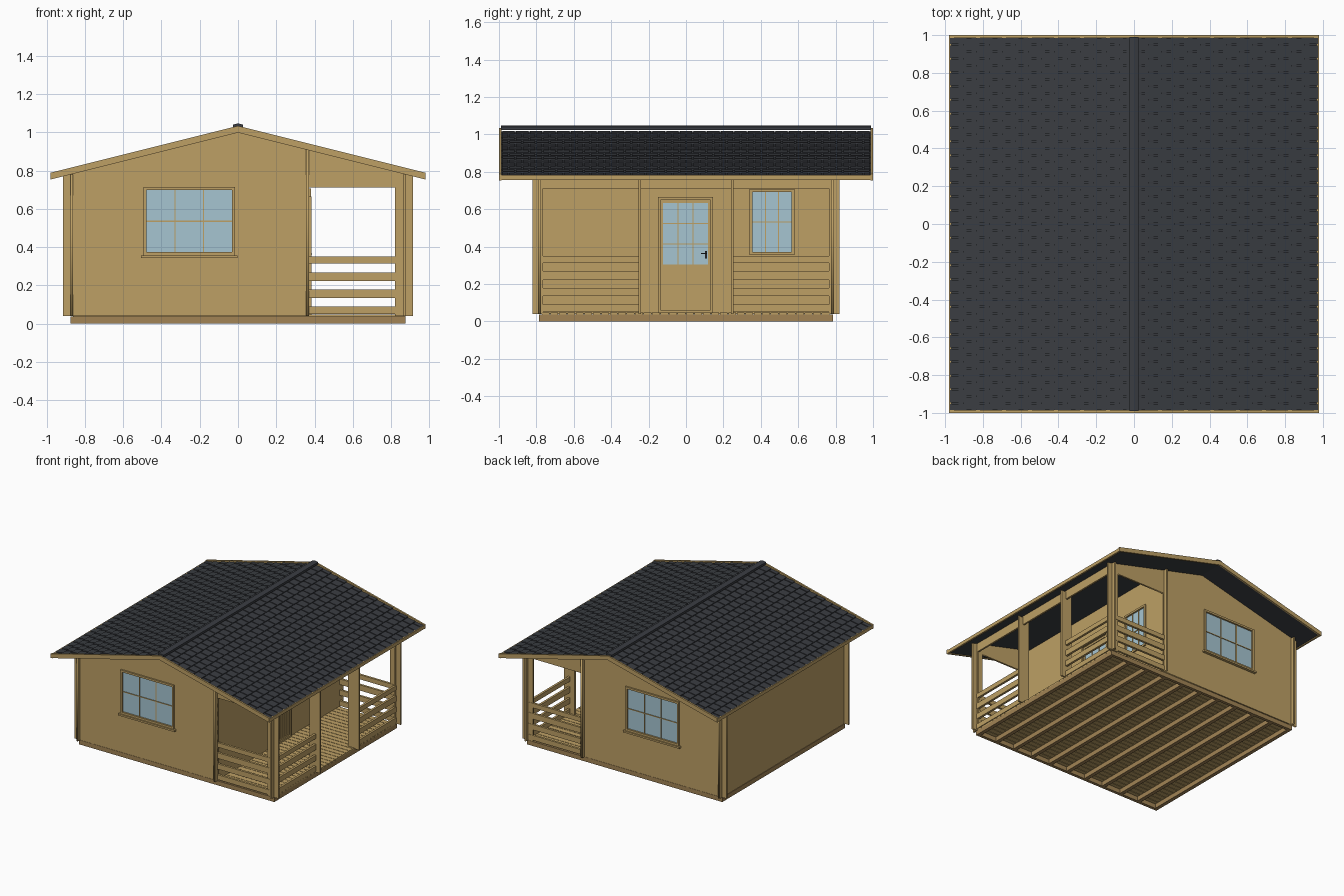
import bpy, bmesh
from mathutils import Matrix, Vector

if "Cube" in bpy.data.objects:
    bpy.data.objects.remove(bpy.data.objects["Cube"])

def material(name, rgb):
    m = bpy.data.materials.new(name)
    m.diffuse_color = (*rgb, 1)
    m.use_nodes = True
    m.node_tree.nodes["Principled BSDF"].inputs["Base Color"].default_value = m.diffuse_color
    return m

WOOD = material("wood", (0.51, 0.35, 0.13))
BASE = material("base_wood", (0.36, 0.23, 0.09))
DARK = material("shingle", (0.042, 0.046, 0.054))
GLASS = material("glass", (0.38, 0.56, 0.64))

# Local (u, v, outward) to world for each wall direction
WORLD = Matrix.Identity(3)
FRONT = Matrix(((1, 0, 0), (0, 0, -1), (0, 1, 0)))
BACK = Matrix(((1, 0, 0), (0, 0, 1), (0, 1, 0)))
SIDE = Matrix(((0, 0, 1), (1, 0, 0), (0, 1, 0)))
SLOPE = 0.25
T = 0.014  # wall thickness

def finish(name, bm, mat):
    bmesh.ops.recalc_face_normals(bm, faces=bm.faces)
    me = bpy.data.meshes.new(name)
    bm.to_mesh(me)
    bm.free()
    me.materials.append(mat)
    ob = bpy.data.objects.new(name, me)
    bpy.context.collection.objects.link(ob)
    return ob

def prism(bm, pts, w0, w1, M=WORLD):
    """Extrude a (u, v) outline from w0 to w1."""
    lo = [bm.verts.new(M @ Vector((u, v, w0))) for u, v in pts]
    hi = [bm.verts.new(M @ Vector((u, v, w1))) for u, v in pts]
    bm.faces.new(lo)
    bm.faces.new(hi)
    for i in range(len(pts)):
        j = (i + 1) % len(pts)
        bm.faces.new((lo[i], lo[j], hi[j], hi[i]))

def rect(a, b, c, d):
    return [(a, c), (b, c), (b, d), (a, d)]

def boxes(name, items, mat=WOOD, M=WORLD):
    """Each item is (u0, u1, v0, v1, w0, w1)."""
    bm = bmesh.new()
    for a, b, c, d, e, f in items:
        prism(bm, rect(a, b, c, d), e, f, M)
    return finish(name, bm, mat)

def plate(name, loops, w, M):
    """Flat wall of thickness T with outer face at w; further loops are holes."""
    cu = bpy.data.curves.new(name, 'CURVE')
    cu.dimensions, cu.fill_mode, cu.extrude = '2D', 'BOTH', T / 2
    for loop in loops:
        s = cu.splines.new('POLY')
        s.points.add(len(loop) - 1)
        for p, (u, v) in zip(s.points, loop):
            p.co = (u, v, 0, 1)
        s.use_cyclic_u = True
    tmp = bpy.data.objects.new(name + "_curve", cu)
    bpy.context.collection.objects.link(tmp)
    dg = bpy.context.evaluated_depsgraph_get()
    bm = bmesh.new()
    bm.from_mesh(bpy.data.meshes.new_from_object(tmp.evaluated_get(dg)))
    bpy.data.objects.remove(tmp)
    bmesh.ops.remove_doubles(bm, verts=bm.verts, dist=1e-5)
    for v in bm.verts:
        v.co = M @ (v.co + Vector((0, 0, w - T / 2)))
    return finish(name, bm, WOOD)

def ring(a, b, c, d, s, w0, w1):
    return [(a, a + s, c, d, w0, w1), (b - s, b, c, d, w0, w1),
            (a + s, b - s, c, c + s, w0, w1), (a + s, b - s, d - s, d, w0, w1)]

def window(name, a, b, c, d, cols, rows, w, M, sill=True):
    parts = ring(a, b, c, d, 0.016, w - T, w + 0.012)
    g0, g1, h0, h1 = a + 0.016, b - 0.016, c + 0.016, d - 0.016
    for i in range(1, cols):
        u = g0 + (g1 - g0) * i / cols
        parts.append((u - 0.003, u + 0.003, h0, h1, w - 0.012, w + 0.003))
    for i in range(1, rows):
        v = h0 + (h1 - h0) * i / rows
        parts.append((g0, g1, v - 0.003, v + 0.003, w - 0.012, w + 0.003))
    if sill:
        parts.append((a - 0.013, b + 0.013, c - 0.014, c, w, w + 0.022))
    boxes(name + "_frame", parts, WOOD, M)
    boxes(name + "_glass", [(g0, g1, h0, h1, w - 0.008, w - 0.002)], GLASS, M)

# Base frame, joists and floor boards
joists = [(-0.875, 0.875, s - 0.012, s + 0.012, 0, 0.036) for s in (-0.773, 0.773)]
for i in range(11):
    x = -0.86 + 1.72 * i / 10
    joists.append((x - 0.015, x + 0.015, -0.761, 0.761, 0, 0.036))
boxes("base_joists", joists, BASE)
n = 34
step = 1.54 / n
boxes("floor_boards", [(-0.862, 0.875, -0.77 + i * step, -0.77 + (i + 1) * step - 0.004,
                        0.036, 0.047) for i in range(n)])

# Gable walls with porch opening, window and rails
gable = [(-0.915, 0.04), (0.37, 0.04), (0.37, 0.71), (0.82, 0.71), (0.82, 0.04),
         (0.915, 0.04), (0.915, 0.772), (0, 1.0), (-0.915, 0.772)]
rails = [(0.05, 0.09), (0.135, 0.178), (0.222, 0.268), (0.313, 0.35)]
for side, M in (("front", FRONT), ("back", BACK)):
    plate(side + "_wall", [gable, rect(-0.49, -0.018, 0.36, 0.71)], 0.79, M)
    window(side + "_window", -0.495, -0.015, 0.357, 0.713, 3, 2, 0.79, M)
    boxes(side + "_porch_rails", [(0.37, 0.868, a, b, 0.774, 0.792) for a, b in rails], WOOD, M)

# Left wall and the inner wall behind the porch
plate("left_wall", [rect(-0.82, 0.82, 0.04, 0.78)], -0.862, SIDE)
plate("porch_wall", [rect(-0.82, 0.82, 0.04, 0.909), rect(-0.145, 0.14, 0.052, 0.66),
                     rect(0.345, 0.575, 0.36, 0.70)], 0.37, SIDE)
window("porch_window", 0.34, 0.58, 0.355, 0.707, 3, 2, 0.37, SIDE, False)

# Door: casing, leaf, slatted panel, glazing and handle
boxes("door_frame", ring(-0.15, 0.145, 0.047, 0.664, 0.014, 0.356, 0.384), WOOD, SIDE)
leaf = [(-0.136, -0.122, 0.06, 0.65, 0.358, 0.374), (0.117, 0.131, 0.06, 0.65, 0.358, 0.374),
        (-0.122, 0.117, 0.634, 0.65, 0.358, 0.374), (-0.122, 0.117, 0.29, 0.304, 0.358, 0.374),
        (-0.122, 0.117, 0.06, 0.075, 0.358, 0.374), (-0.122, 0.117, 0.075, 0.29, 0.358, 0.366)]
leaf += [(-0.118 + i * 0.0262, -0.096 + i * 0.0262, 0.075, 0.29, 0.366, 0.371) for i in range(9)]
for i in (1, 2):
    u, v = -0.122 + 0.239 * i / 3, 0.304 + 0.33 * i / 3
    leaf.append((u - 0.003, u + 0.003, 0.304, 0.634, 0.36, 0.373))
    leaf.append((-0.122, 0.117, v - 0.003, v + 0.003, 0.36, 0.373))
boxes("door_leaf", leaf, WOOD, SIDE)
boxes("door_glass", [(-0.122, 0.117, 0.304, 0.634, 0.363, 0.369)], GLASS, SIDE)
boxes("door_handle", [(0.102, 0.112, 0.335, 0.375, 0.374, 0.378),
                      (0.08, 0.112, 0.36, 0.366, 0.378, 0.388)], DARK, SIDE)

# Open side of the porch: beam, corner posts, middle posts and rails
boxes("porch_beam", [(-0.82, 0.82, 0.71, 0.78, 0.862, 0.876)], WOOD, SIDE)
boxes("porch_corner_posts", [(-0.82, -0.765, 0.04, 0.71, 0.862, 0.876),
                             (0.765, 0.82, 0.04, 0.71, 0.862, 0.876)], WOOD, SIDE)
boxes("porch_middle_posts", [(0.82, 0.915, s - 0.007, s + 0.007, 0.04, 0.772)
                             for s in (-0.248, 0.248)])
boxes("porch_side_rails", [(min(s * 0.25, s * 0.775), max(s * 0.25, s * 0.775), a, b, 0.86, 0.878)
                           for s in (-1, 1) for a, b in rails], WOOD, SIDE)

# Roof decks, shingle courses, gable boards and eave boards
ROWS, TABS = 14, 27
tab = 1.97 / TABS
run = 0.965 / ROWS
for side, s in (("left", -1), ("right", 1)):
    def z(x, h):
        return h - SLOPE * x
    bm = bmesh.new()
    prism(bm, [(0, 1.003), (s * 0.966, z(0.966, 1.003)), (s * 0.966, z(0.966, 1.015)), (0, 1.015)],
          -0.986, 0.986, FRONT)
    finish(side + "_roof_deck", bm, DARK)
    bm = bmesh.new()
    for r in range(ROWS):
        x0, x1 = max(0, r * run - 0.01), (r + 1) * run + 0.01
        prof = [(s * x0, z(x0, 1.015)), (s * x1, z(x1, 1.015)),
                (s * x1, z(x1, 1.027)), (s * x0, z(x0, 1.019))]
        for i in range(TABS + r % 2):
            y0 = -0.985 + (i - 0.5 * (r % 2)) * tab
            prism(bm, prof, max(-0.985, y0 + 0.004), min(0.985, y0 + tab - 0.004), FRONT)
    finish(side + "_shingles", bm, DARK)
    board = [(0, 0.998), (s * 0.98, z(0.98, 0.998)), (s * 0.98, z(0.98, 1.033)), (0, 1.033)]
    for end, M in (("front", FRONT), ("back", BACK)):
        bm = bmesh.new()
        prism(bm, board, 0.986, 1.0, M)
        finish(f"{end}_{side}_gable_board", bm, WOOD)
    e = sorted((s * 0.966, s * 0.98))
    boxes(side + "_eave_board", [(*e, -1, 1, 0.755, 0.783)])

# Ridge cap
bm = bmesh.new()
prism(bm, [(-0.025, 1.022), (0.025, 1.022), (0.025, 1.04), (0, 1.046), (-0.025, 1.04)],
      -0.99, 0.99, FRONT)
finish("ridge_cap", bm, DARK)
